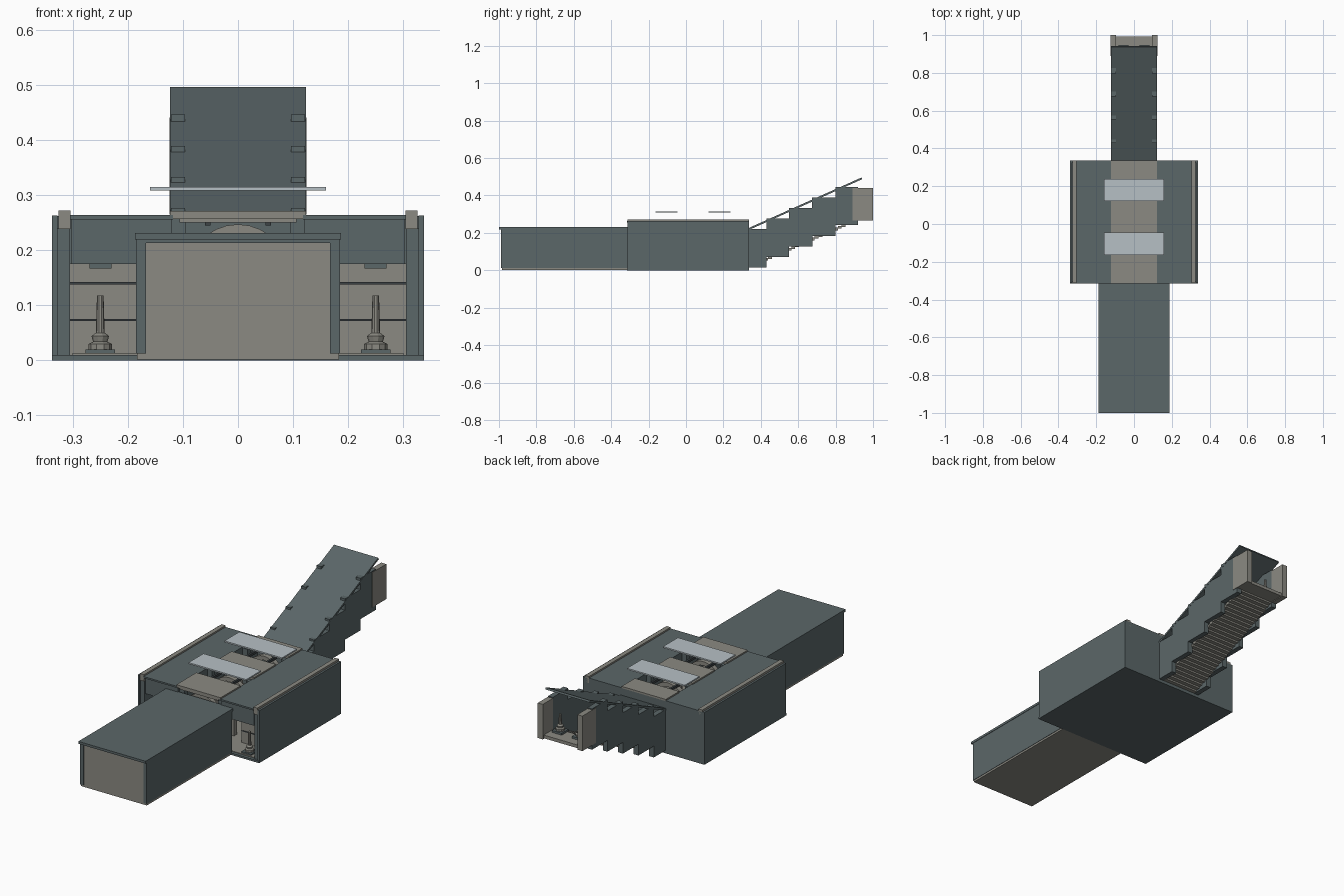
import bpy, math

cube = bpy.data.objects.get("Cube")
if cube:
    bpy.data.objects.remove(cube, do_unlink=True)


def material(name, rgb):
    m = bpy.data.materials.new(name)
    m.use_nodes = True
    m.diffuse_color = (*rgb, 1)
    bsdf = m.node_tree.nodes["Principled BSDF"]
    bsdf.inputs["Base Color"].default_value = (*rgb, 1)
    bsdf.inputs["Roughness"].default_value = 0.8
    return m


SLATE = material("slate", (0.105, 0.135, 0.14))
STONE = material("warm stone", (0.26, 0.255, 0.225))
PALE = material("pale glass", (0.47, 0.53, 0.56))
DARK = material("dark trim", (0.045, 0.055, 0.06))


def add(name, verts, faces, mat):
    me = bpy.data.meshes.new(name)
    me.from_pydata(verts, [], faces)
    me.materials.append(mat)
    ob = bpy.data.objects.new(name, me)
    bpy.context.collection.objects.link(ob)
    return ob


def extrude(name, profile, lo, hi, axis, mat):
    """Extrude a 2D profile along x (profile is y, z) or y (profile is x, z)."""
    n = len(profile)
    put = (lambda p, t: (t, p[0], p[1])) if axis == "x" else (lambda p, t: (p[0], t, p[1]))
    verts = [put(p, t) for t in (lo, hi) for p in profile]
    faces = [tuple(range(n))[::-1], tuple(range(n, 2 * n))]
    faces += [(i, (i + 1) % n, n + (i + 1) % n, n + i) for i in range(n)]
    ob = add(name, verts, faces, mat)
    import bmesh
    bm = bmesh.new()
    bm.from_mesh(ob.data)
    bmesh.ops.recalc_face_normals(bm, faces=bm.faces)
    bm.to_mesh(ob.data)
    bm.free()
    return ob


def box(name, x, y, z, mat):
    return extrude(name, [(y[0], z[0]), (y[1], z[0]), (y[1], z[1]), (y[0], z[1])], x[0], x[1], "x", mat)


def pair(name, x, y, z, mat):
    box("left_" + name, x, y, z, mat)
    box("right_" + name, (-x[1], -x[0]), y, z, mat)


def lamp(name, x, y, z, height):
    """Turned post on a square foot."""
    box(name + "_foot", (x - .027, x + .027), (y - .027, y + .027), (z, z + .01), SLATE)
    prof = [(.021, .01), (.021, .02), (.013, .024), (.016, .034), (.008, .04), (.006, height), (0, height)]
    n = 10
    verts = [(x + r * math.cos(a * math.tau / n), y + r * math.sin(a * math.tau / n), z + h)
             for r, h in prof for a in range(n)]
    faces = [(k * n + i, k * n + (i + 1) % n, (k + 1) * n + (i + 1) % n, (k + 1) * n + i)
             for k in range(len(prof) - 1) for i in range(n)]
    add(name + "_post", verts, faces, STONE)


# Front tunnel
box("tunnel_floor", (-.183, .183), (-.985, -.31), (.002, .014), STONE)
pair("tunnel_wall", (.167, .185), (-.99, -.31), (.012, .222), SLATE)
box("tunnel_roof", (-.187, .187), (-1, -.3), (.219, .231), SLATE)
box("tunnel_end_panel", (-.168, .168), (-.985, -.975), (.012, .22), STONE)
box("tunnel_lintel", (-.168, .168), (-.99, -.975), (.213, .22), SLATE)

# Hall shell
box("hall_base", (-.338, .338), (-.315, .336), (0, .01), SLATE)
box("hall_floor", (-.3, .3), (-.3, .33), (.01, .013), STONE)
pair("hall_side_wall", (.328, .338), (-.312, .336), (.005, .263), SLATE)
pair("hall_inner_wall", (.305, .329), (-.305, .33), (.01, .24), SLATE)
box("hall_back_wall", (-.338, .338), (.326, .336), (.005, .262), SLATE)
pair("roof_edge_strip", (.304, .326), (-.312, .336), (.238, .272), STONE)
pair("hall_ceiling", (.12, .302), (-.305, .33), (.175, .26), SLATE)
pair("roof_slab", (.118, .305), (-.315, .336), (.256, .264), SLATE)

# Recessed front walls with grooves and lamps
pair("front_wall", (.16, .306), (-.2, -.19), (.01, .176), STONE)
for i, z in enumerate((.073, .14)):
    pair("wall_groove_%d" % i, (.16, .306), (-.203, -.199), (z - .002, z + .002), DARK)
for side, x in (("left", .25), ("right", -.25)):
    lamp(side + "_front_lamp", x, -.265, .01, .108)
    box(side + "_ceiling_lamp", (x - .02, x + .02), (-.285, -.245), (.167, .176), SLATE)

# Central roof strip with gaps below the skylights
for i, (a, b) in enumerate(((-.314, -.155), (-.05, .125), (.23, .336))):
    box("roof_centre_%d" % i, (-.123, .123), (a, b), (.257, .271), STONE)
    box("roof_soffit_%d" % i, (-.106, .106), (a + .005, b - .005), (.25, .258), STONE)
for i, y in enumerate((-.105, .18)):
    box("skylight_%d" % i, (-.16, .16), (y - .059, y + .059), (.308, .315), PALE)
    pair("skylight_rib_%d" % i, (.05, .06), (y - .058, y + .058), (.245, .257), DARK)

# Vault arches inside the hall
N = 14
for i, y in enumerate((-.28, -.15, -.06, .13, .22)):
    outer = [(.092 * math.cos(math.pi * k / N), .155 + .092 * math.sin(math.pi * k / N)) for k in range(N + 1)]
    inner = [(p[0] * .78, .155 + (p[1] - .155) * .78) for p in reversed(outer)]
    extrude("vault_arch_%d" % i, outer + inner, y - .012, y + .012, "y", STONE)
    pair("vault_pier_%d" % i, (.072, .092), (y - .012, y + .012), (.012, .157), STONE)
    pair("vault_beam_%d" % i, (.094, .122), (y - .012, y + .012), (.175, .257), SLATE)

# Stepped stair walls
edges = [.33, .43, .552, .675, .798, .92]
for i in range(5):
    z = .015 + .0565 * i
    pair("stair_wall_%d" % i, (.096, .122), (edges[i], edges[i + 1]), (z, z + .205), SLATE)

# Flight of steps, stepped on the underside too
STEPS = 28
run, rise = .58 / STEPS, .252 / STEPS
upper, lower = [], []
for i in range(STEPS):
    y, z = .335 + run * i, .03 + rise * i
    upper += [(y, z), (y + run, z)]
    lower += [(y, z - .014), (y + run, z - .014)]
extrude("stair_flight", upper + lower[::-1], -.1, .1, "x", STONE)

# Sloping stair roof
extrude("stair_roof", [(.335, .215), (.335, .226), (.938, .496), (.942, .487)], -.123, .123, "x", SLATE)

# Exit portal
pair("portal_post", (.096, .124), (.89, 1), (.265, .441), STONE)
box("portal_floor", (-.1, .1), (.9, .992), (.268, .284), STONE)
for side, x in (("left", .055), ("right", -.055)):
    lamp(side + "_portal_lamp", x, .92, .284, .09)
